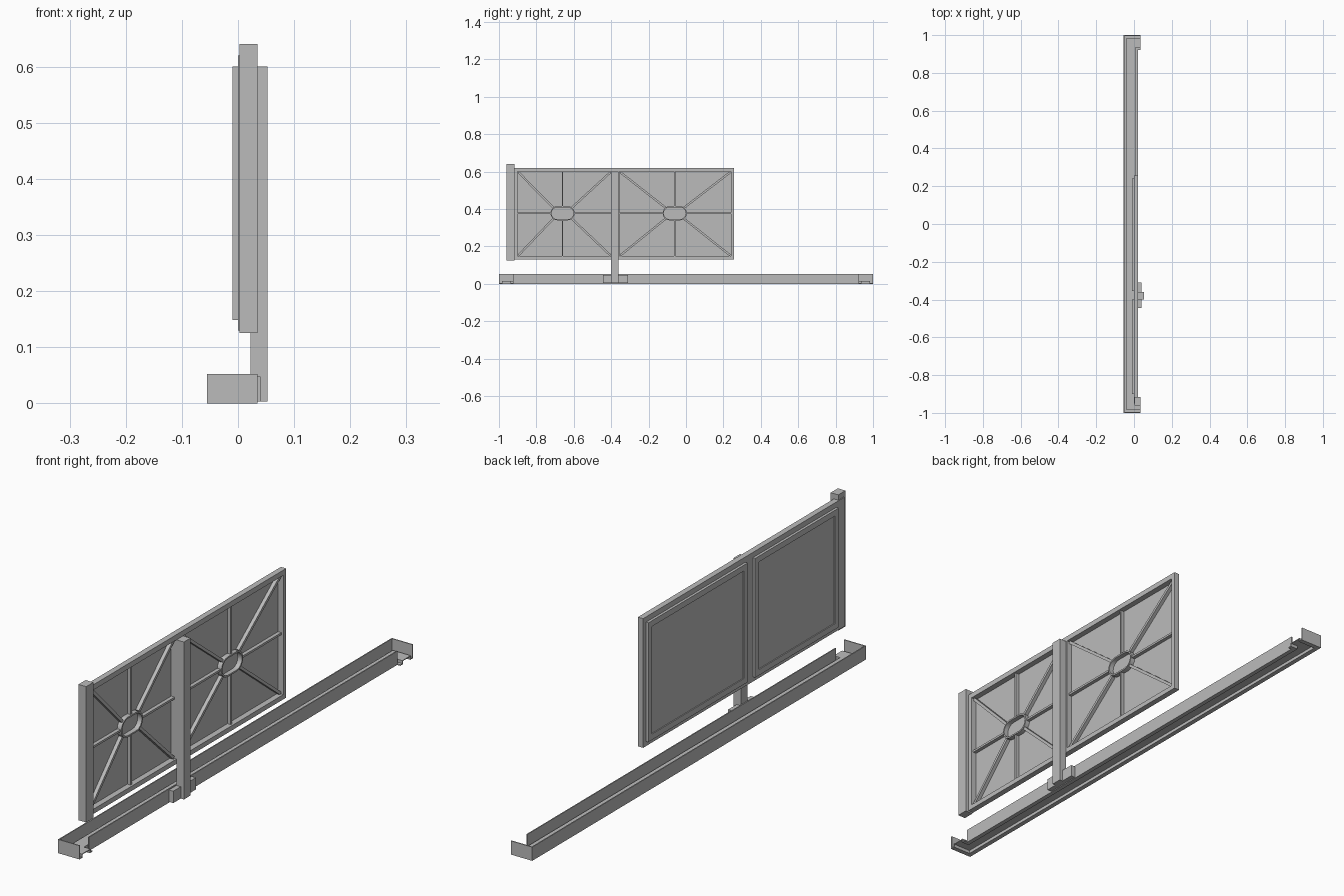
import bpy, bmesh, math
from mathutils import Matrix, Vector

cube = bpy.data.objects.get("Cube")
if cube:
    bpy.data.objects.remove(cube, do_unlink=True)

grey = bpy.data.materials.new("plain_grey")
grey.use_nodes = True
tone = (0.5, 0.5, 0.5, 1)
grey.diffuse_color = tone
grey.node_tree.nodes["Principled BSDF"].inputs["Base Color"].default_value = tone


def finish(name, bm):
    bmesh.ops.recalc_face_normals(bm, faces=bm.faces[:])
    mesh = bpy.data.meshes.new(name)
    bm.to_mesh(mesh)
    bm.free()
    mesh.materials.append(grey)
    obj = bpy.data.objects.new(name, mesh)
    bpy.context.collection.objects.link(obj)
    return obj


def add_box(bm, x, y, z):
    size = Vector((x[1] - x[0], y[1] - y[0], z[1] - z[0]))
    mid = Vector((sum(x), sum(y), sum(z))) / 2
    bmesh.ops.create_cube(bm, size=1, matrix=Matrix.Translation(mid) @ Matrix.Diagonal(size.to_4d()))


def box(name, x, y, z):
    bm = bmesh.new()
    add_box(bm, x, y, z)
    return finish(name, bm)


def border(name, x, y, z, w):
    """Rectangular frame lying in the yz plane, with bars of width w."""
    bm = bmesh.new()
    for zz in ((z[0], z[0] + w), (z[1] - w, z[1])):
        add_box(bm, x, y, zz)
    for yy in ((y[0], y[0] + w), (y[1] - w, y[1])):
        add_box(bm, x, yy, (z[0] + w, z[1] - w))
    return finish(name, bm)


def rib(name, x, start, end, width):
    """Straight bar between two (y, z) points."""
    a, b = Vector((0, *start)), Vector((0, *end))
    d = b - a
    turn = Matrix.Rotation(math.atan2(d.z, d.y), 4, 'X')
    mid = (a + b) / 2 + Vector((sum(x) / 2, 0, 0))
    bm = bmesh.new()
    bmesh.ops.create_cube(bm, size=1, matrix=Matrix.Translation(mid) @ turn
                          @ Matrix.Diagonal((x[1] - x[0], d.length, width, 1)))
    return finish(name, bm)


def oval_ring(name, x, cy, cz, half_w, half_h, wall):
    """Thin upright wall following a rounded slot outline."""
    bm = bmesh.new()
    steps = 16
    rings = []
    for r, px in ((half_h, x[0]), (half_h, x[1]), (half_h - wall, x[1]), (half_h - wall, x[0])):
        ring = []
        for side in (0, 1):
            for i in range(steps // 2 + 1):
                a = -math.pi / 2 + math.pi * (side + 2 * i / steps)
                shift = (half_w - half_h) * (1 - 2 * side)
                ring.append(bm.verts.new((px, cy + shift + r * math.cos(a), cz + r * math.sin(a))))
        rings.append(ring)
    n = len(rings[0])
    for k in range(4):
        a, b = rings[k], rings[(k + 1) % 4]
        for i in range(n):
            j = (i + 1) % n
            bm.faces.new((a[i], a[j], b[j], b[i]))
    obj = finish(name, bm)
    obj.data.shade_smooth()
    obj.data.set_sharp_from_angle(angle=math.radians(35))


# Base channel: thin walls, a low lip, and a raised floor
HEIGHT = 0.052
box("channel_back_wall", (-0.055, -0.051), (-1, 1), (0, HEIGHT))
box("channel_front_wall", (0.018, 0.022), (-0.925, 0.925), (0, HEIGHT))
box("channel_back_lip", (-0.051, -0.04), (-0.996, 0.996), (0, 0.004))
box("channel_front_lip", (0.005, 0.018), (-0.925, 0.925), (0, 0.004))
box("channel_back_step", (-0.04, -0.037), (-0.985, 0.985), (0, 0.015))
box("channel_front_step", (0.005, 0.008), (-0.935, 0.935), (0, 0.015))
box("channel_floor", (-0.037, 0.005), (-0.985, 0.985), (0.012, 0.015))
for label, s in (("front", -1), ("rear", 1)):
    def span(a, b):
        return tuple(sorted((s * a, s * b)))
    box(label + "_end_wall", (-0.051, 0.035), span(0.996, 1), (0, HEIGHT))
    box(label + "_end_lip", (-0.04, 0.035), span(0.985, 0.996), (0, 0.004))
    box(label + "_end_step", (-0.037, 0.035), span(0.982, 0.985), (0, 0.015))
    box(label + "_end_floor", (0.005, 0.035), span(0.938, 0.982), (0.012, 0.015))
    box(label + "_end_inner_step", (0.005, 0.035), span(0.935, 0.938), (0, 0.015))
    box(label + "_end_inner_lip", (0.008, 0.035), span(0.922, 0.935), (0, 0.004))

# Upright panel frame
box("frame_top_rail", (0, 0.022), (-0.95, 0.257), (0.6, 0.62))
box("frame_bottom_rail", (0, 0.022), (-0.95, 0.257), (0.13, 0.148))
box("frame_rear_stile", (0, 0.022), (0.24, 0.257), (0.148, 0.6))
box("frame_front_stile", (0, 0.022), (-0.95, -0.9), (0.148, 0.6))
box("frame_middle_stile", (0, 0.022), (-0.4, -0.355), (0.148, 0.6))
box("end_post", (0.003, 0.035), (-0.96, -0.917), (0.125, 0.64))

# Two bays, each with a rimmed sheet, an oval ring and radiating ribs
Z0, Z1, ZC = 0.148, 0.6, 0.377
for label, y0, y1, yc in (("front", -0.9, -0.4, -0.66), ("rear", -0.355, 0.24, -0.06)):
    box(label + "_bay_sheet", (-0.006, 0), (y0, y1), (Z0, Z1))
    border(label + "_bay_rim", (-0.01, 0), (y0, y1), (Z0, Z1), 0.022)
    oval_ring(label + "_oval_ring", (0, 0.018), yc, ZC, 0.065, 0.038, 0.006)
    depth = (0, 0.014)
    for sy, ye in ((-1, y0), (1, y1)):
        rib(label + "_bay_level_rib", depth, (ye, ZC), (yc + sy * 0.062, ZC), 0.008)
        for sz, ze in ((-1, Z0), (1, Z1)):
            rib(label + "_bay_diagonal_rib", depth, (ye - sy * 0.004, ze - sz * 0.004),
                (yc + sy * 0.05, ZC + sz * 0.03), 0.011)
    for sz, ze in ((-1, Z0), (1, Z1)):
        rib(label + "_bay_upright_rib", depth, (yc, ze), (yc, ZC + sz * 0.035), 0.007)

# Support post and its foot bracket
box("support_post", (0.022, 0.053), (-0.4, -0.36), (0.003, 0.6))
box("foot_bracket", (0.02, 0.04), (-0.445, -0.31), (0.003, 0.048))
